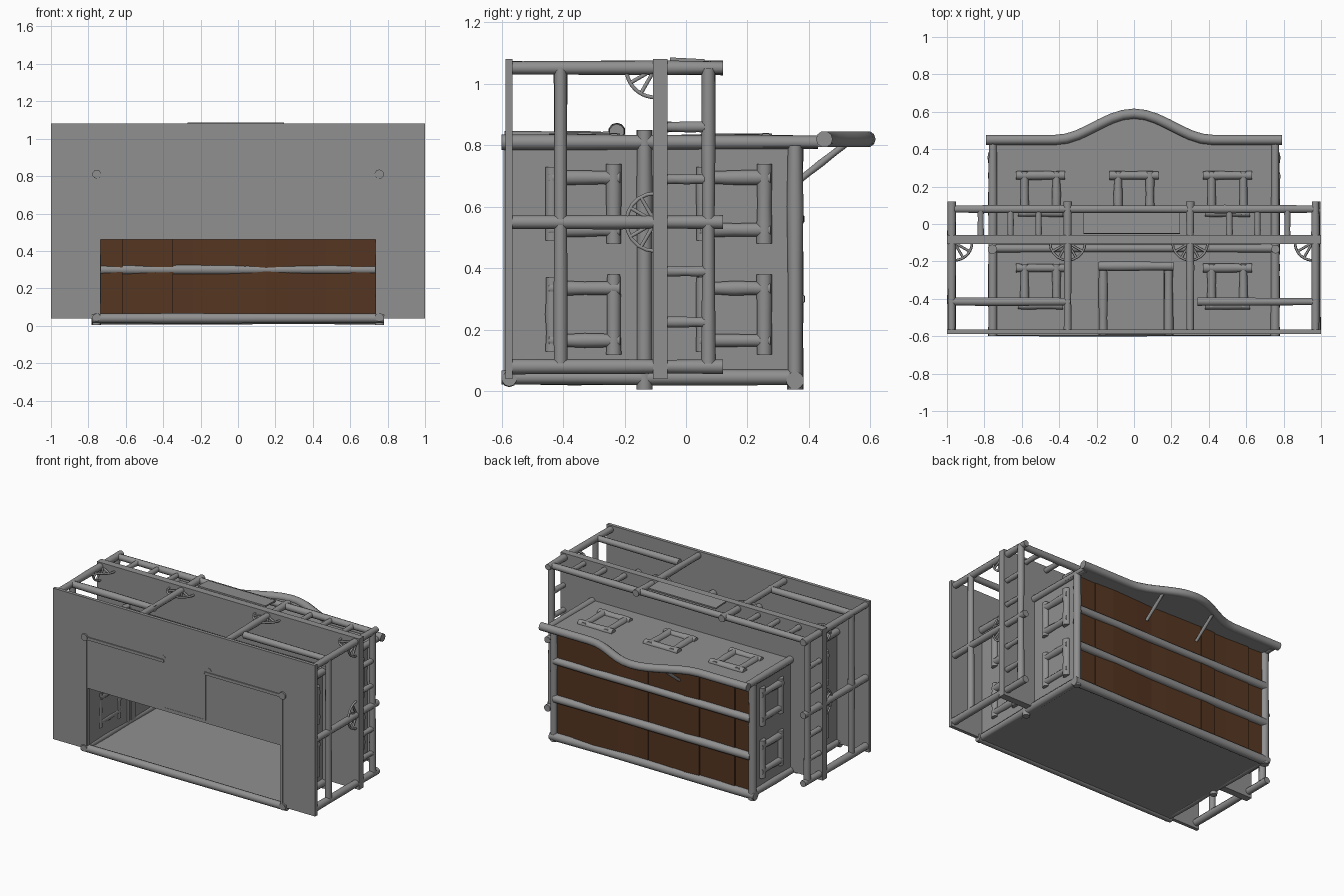
import bpy, bmesh, math, random
from mathutils import Vector, Matrix

if "Cube" in bpy.data.objects:
    bpy.data.objects.remove(bpy.data.objects["Cube"])
random.seed(4)

def material(name, col):
    m = bpy.data.materials.new(name)
    m.diffuse_color = (*col, 1)
    m.use_nodes = True
    m.node_tree.nodes["Principled BSDF"].inputs["Base Color"].default_value = m.diffuse_color
    return m

GREY = material("weathered grey", (0.28, 0.28, 0.28))
BROWN = material("dark brown wood", (0.09, 0.036, 0.015))

def add(name, bm, mat=GREY, smooth=False):
    bmesh.ops.recalc_face_normals(bm, faces=bm.faces)
    me = bpy.data.meshes.new(name)
    if smooth:
        for f in bm.faces:
            f.smooth = len(f.verts) == 4
    bm.to_mesh(me)
    bm.free()
    me.materials.append(mat)
    ob = bpy.data.objects.new(name, me)
    bpy.context.collection.objects.link(ob)
    return ob

def box(name, x, y, z, mat=GREY, rot=None):
    bm = bmesh.new()
    bmesh.ops.create_cube(bm, size=1)
    c = Vector(((x[0]+x[1])/2, (y[0]+y[1])/2, (z[0]+z[1])/2))
    m = Matrix.Diagonal((x[1]-x[0], y[1]-y[0], z[1]-z[0], 1))
    bm.transform(Matrix.Translation(c) @ (rot or Matrix()) @ m)
    return add(name, bm, mat)

def prism(name, pts, place, a, b):
    """extrude a 2D outline; place(u, v, w) maps it into space"""
    bm = bmesh.new()
    lo = [bm.verts.new(place(u, v, a)) for u, v in pts]
    hi = [bm.verts.new(place(u, v, b)) for u, v in pts]
    n = len(pts)
    bm.faces.new(lo)
    bm.faces.new(hi[::-1])
    for i in range(n):
        bm.faces.new((lo[i], lo[(i+1) % n], hi[(i+1) % n], hi[i]))
    return add(name, bm)

def log(name, p, q, r=0.024, sides=10, wobble=0.1):
    """a rough round timber with slightly uneven thickness"""
    p, q = Vector(p), Vector(q)
    rot = (q-p).to_track_quat('Z', 'Y')
    bm = bmesh.new()
    rings = []
    for i in range(5):
        k = r * (1 + random.uniform(-wobble, wobble))
        c = p.lerp(q, i/4)
        rings.append([bm.verts.new(c + rot @ Vector((k*math.cos(t), k*math.sin(t), 0)))
                      for t in [2*math.pi*(j+.5)/sides for j in range(sides)]])
    for a, b in zip(rings, rings[1:]):
        for j in range(sides):
            bm.faces.new((a[j], a[(j+1) % sides], b[(j+1) % sides], b[j]))
    bm.faces.new(rings[0][::-1])
    bm.faces.new(rings[-1])
    return add(name, bm, GREY, True)

def tubes(name, paths, r, res=2):
    cu = bpy.data.curves.new(name, 'CURVE')
    cu.dimensions = '3D'
    cu.bevel_depth, cu.bevel_resolution, cu.use_fill_caps = r, res, True
    for path in paths:
        s = cu.splines.new('POLY')
        s.points.add(len(path)-1)
        for pt, co in zip(s.points, path):
            pt.co = (*co, 1)
    tmp = bpy.data.objects.new(name + "_path", cu)
    bpy.context.collection.objects.link(tmp)
    dg = bpy.context.evaluated_depsgraph_get()
    me = bpy.data.meshes.new_from_object(tmp.evaluated_get(dg))
    bpy.data.objects.remove(tmp)
    me.materials.clear()
    me.materials.append(GREY)
    ob = bpy.data.objects.new(name, me)
    bpy.context.collection.objects.link(ob)

# front wall with arched parapet and doorway notch
def top(x):
    return 0.45 + (0.07*(1+math.cos(math.pi*x/0.42)) if abs(x) < 0.42 else 0)
xs = [-0.77] + [-0.42 + 0.06*i for i in range(15)] + [0.77]
outline = [(x, top(x)) for x in xs]
outline += [(0.77, -0.595), (0.16, -0.595), (0.16, -0.24), (-0.15, -0.24), (-0.15, -0.595), (-0.77, -0.595)]
prism("front_wall", outline, lambda u, v, w: (u, v, w), 0.795, 0.815)
tubes("parapet_log", [[(x, top(x), 0.82) for x in [-0.79]+xs[1:-1]+[0.79]]], 0.027, 3)

# back wall, door recess
box("back_wall", (-0.75, 0.75), (-0.585, 0.36), (0.025, 0.04))
box("recess_back", (-0.15, 0.16), (-0.59, -0.24), (0.475, 0.485))
box("recess_ceiling", (-0.15, 0.16), (-0.245, -0.235), (0.48, 0.8))
for x in (-0.152, 0.162):
    box("recess_side", (x-.005, x+.005), (-0.592, -0.24), (0.48, 0.8))

# porch floor and balcony, both U-shaped around the house
for name, y0, y1, zin in (("porch_floor", -0.588, -0.565, 0.46), ("balcony_floor", -0.108, -0.06, 0.8)):
    u = [(-1, .04), (-.735, .04), (-.735, zin), (.735, zin), (.735, .04), (1, .04), (1, 1.08), (-1, 1.08)]
    prism(name, u, lambda a, b, w: (a, w, b), y0, y1)

# roof planks
edges = [-.74, -.62, -.44, -.35, -.24, -.15, .04, .15, .27, .47, .61, .74]
for a, b in zip(edges, edges[1:]):
    y = 0.35 + random.uniform(-.006, .006)
    box("roof_plank", (a-.002, b+.002), (y-.007, y+.007), (0.04, 0.8), BROWN,
        Matrix.Rotation(random.uniform(-.07, .07), 4, 'Z'))
for z in (0.3, 0.56):
    log("roof_purlin", (-0.75, 0.36, z), (0.75, 0.36, z), 0.026)
log("roof_back_log", (-0.78, 0.355, 0.035), (0.78, 0.355, 0.035), 0.027)
log("base_back_log", (-0.78, -0.575, 0.04), (0.78, -0.575, 0.04), 0.025)
log("front_mid_log", (-0.77, -0.13, 0.81), (0.77, -0.13, 0.81), 0.022)
for x in (-0.2, 0.2):
    log("parapet_brace", (x, 0.36, 0.68), (x, 0.52, 0.805), 0.011)

def window(name, place):
    """four rough timbers; place(along, up) gives a point on the wall"""
    for u in (-0.085, 0.085):
        log(name + "_jamb", place(u, -0.11), place(u, 0.12), 0.024, 8)
    log(name + "_header", place(-0.13, 0.10), place(0.13, 0.10), 0.025, 8)
    log(name + "_sill", place(-0.12, -0.10), place(0.12, -0.10), 0.023, 8)

# front windows and door frame
for cx, cy in ((-.5, .16), (0, .16), (.5, .16), (-.5, -.335), (.5, -.335)):
    window("front_window", lambda u, v: (cx+u, cy+v, 0.815))
for x in (-0.165, 0.185):
    log("door_post", (x, -0.59, 0.82), (x, -0.23, 0.82), 0.024)
log("door_header", (-0.19, -0.225, 0.845), (0.21, -0.225, 0.845), 0.026)

# mirrored sides
for s in (-1, 1):
    box("side_wall", tuple(sorted((s*.74, s*.755))), (-0.593, 0.36), (0.025, 0.805))
    log("front_corner_log", (s*.755, -0.6, 0.81), (s*.755, 0.43, 0.81), 0.023)
    log("back_corner_log", (s*.755, -0.6, 0.045), (s*.755, 0.35, 0.045), 0.024)
    log("roof_side_log", (s*.757, 0.355, 0.005), (s*.757, 0.355, 0.8), 0.025)
    log("mid_side_log", (s*.757, -0.135, 0.005), (s*.757, -0.135, 0.85), 0.024)
    for cz in (0.25, 0.61):
        for cy in (0.155, -0.335):
            window("side_window", lambda u, v: (s*.757, cy+v, cz+u))
    # side railings
    log("side_upper_rail", (s*.975, 0.073, 0.09), (s*.975, 0.073, 1.05), 0.022)
    log("side_lower_rail", (s*.975, -0.408, 0.09), (s*.975, -0.408, 1.05), 0.022)
    for z in (0.225, 0.39, 0.69, 0.86):
        log("side_baluster", (s*.975, -0.065, z), (s*.975, 0.07, z), 0.018, 8)
    for z in (0.55, 0.08):
        log("side_post", (s*.975, -0.585, z), (s*.975, 0.12, z), 0.023)
    # front railings
    log("front_lower_rail", (s*.34, -0.415, 1.05), (s*.97, -0.415, 1.05), 0.022)
    for x in (0.51, 0.66, 0.82):
        log("front_baluster", (s*x, -0.065, 1.05), (s*x, 0.07, 1.05), 0.018, 8)
log("front_upper_rail", (-0.97, 0.08, 1.05), (0.97, 0.08, 1.05), 0.022)
for x in (-0.975, -0.355, 0.3, 0.97):
    log("front_post", (x, -0.585, 1.052), (x, 0.12, 1.052), 0.022)

# wagon-wheel brackets hanging under the balcony
def wheel(place, a0, a1):
    n = 10
    at = lambda t, r: place(r*math.cos(t), -0.1 - r*math.sin(t))
    ang = [math.radians(a0 + (a1-a0)*i/n) for i in range(n+1)]
    paths = [[at(t, 0.094) for t in ang]]
    k = int((a1-a0)/30)
    for i in range(k+1):
        t = math.radians(a0 + (a1-a0)*i/k)
        paths.append([at(t, 0.01), at(t, 0.094)])
    tubes("wheel_bracket", paths, 0.007, 1)
for x, a0, a1 in ((-.96, 0, 90), (-.355, 0, 180), (.3, 0, 180), (.955, 90, 180)):
    wheel(lambda u, v: (x+u, v, 1.045), a0, a1)
for s in (-1, 1):
    wheel(lambda u, v: (s*.975, v, 0.55+u), 0, 180)
    wheel(lambda u, v: (s*.975, v, 1.05+u), 90, 180)

# blank board on the balcony rail
box("balcony_board", (-0.27, 0.245), (-0.052, 0.06), (1.073, 1.083), GREY, Matrix.Rotation(-0.05, 4, 'X'))
